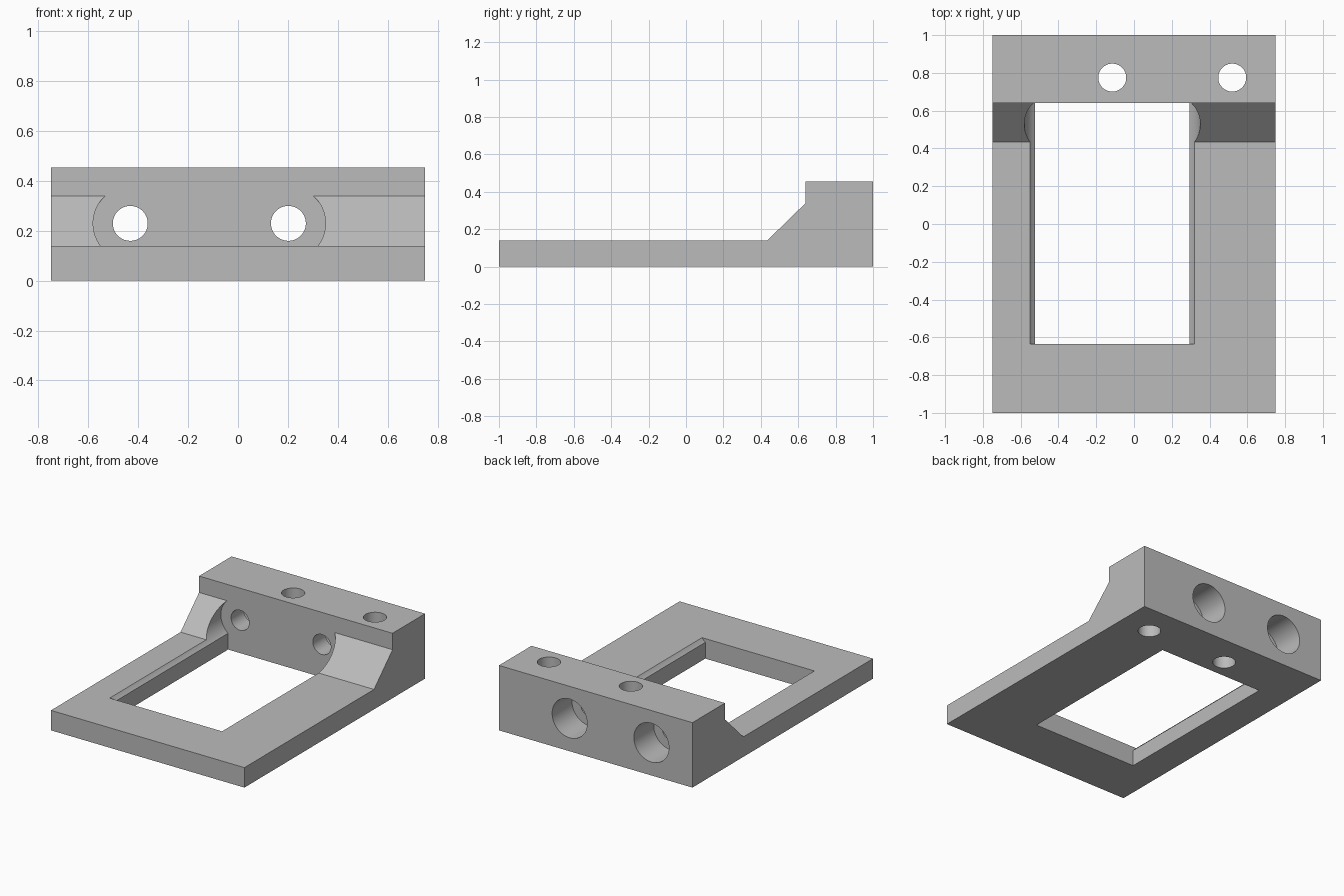
import bpy, bmesh, math
from mathutils import Vector

cube = bpy.data.objects.get("Cube")
if cube:
    bpy.data.objects.remove(cube, do_unlink=True)

grey = bpy.data.materials.new("plain grey")
grey.use_nodes = True
grey.diffuse_color = (0.5, 0.5, 0.5, 1)
grey.node_tree.nodes["Principled BSDF"].inputs["Base Color"].default_value = (0.5, 0.5, 0.5, 1)


def prism(name, points, axis, lo, hi):
    """Extrude a 2D outline along one axis, from lo to hi."""
    place = {"x": lambda a, b, d: (d, a, b),
             "y": lambda a, b, d: (a, d, b),
             "z": lambda a, b, d: (a, b, d)}[axis]
    bm = bmesh.new()
    ends = [[bm.verts.new(place(a, b, d)) for a, b in points] for d in (lo, hi)]
    for ring in ends:
        bm.faces.new(ring)
    n = len(points)
    for i in range(n):
        j = (i + 1) % n
        bm.faces.new((ends[0][i], ends[0][j], ends[1][j], ends[1][i]))
    bmesh.ops.recalc_face_normals(bm, faces=bm.faces)
    mesh = bpy.data.meshes.new(name)
    bm.to_mesh(mesh)
    bm.free()
    mesh.materials.append(grey)
    obj = bpy.data.objects.new(name, mesh)
    bpy.context.collection.objects.link(obj)
    return obj


def circle(cx, cy, r, n=64):
    return [(cx + r * math.cos(math.tau * (i + 0.5) / n),
             cy + r * math.sin(math.tau * (i + 0.5) / n)) for i in range(n)]


# Side profile: thin plate, sloped gusset, tall rear block
WALL, FRONT = 0.64, -0.635
bracket = prism("mounting_bracket",
                [(-1, 0), (1, 0), (1, 0.455), (WALL, 0.455), (WALL, 0.34),
                 (0.435, 0.14), (-1, 0.14)], "x", -0.75, 0.75)

# Rectangular window through the plate and gusset
L, R = -0.525, 0.295
cutters = [prism("window_cutter", [(L, -0.2), (R, -0.2), (R, 0.7), (L, 0.7)],
                 "y", FRONT, WALL)]

# Round clearance, screw hole and rear counterbore on each horizontal axis
for x in (-0.432, 0.202):
    cutters += [
        prism("clearance_cutter", circle(x, 0.23, 0.149), "y", FRONT, WALL),
        prism("screw_cutter", circle(x, 0.23, 0.07), "y", 0.5, 1.1),
        prism("counterbore_cutter", circle(x, 0.23, 0.136), "y", 0.78, 1.1)]

# Vertical holes through the rear block
for x in (-0.115, 0.52):
    cutters.append(prism("vertical_hole_cutter", circle(x, 0.775, 0.074), "z", -0.2, 0.7))

bpy.context.view_layer.objects.active = bracket
for cutter in cutters:
    cutter.hide_render = True
    mod = bracket.modifiers.new("cut", "BOOLEAN")
    mod.operation = "DIFFERENCE"
    mod.solver = "EXACT"
    mod.object = cutter
    bpy.ops.object.modifier_apply(modifier=mod.name)
    bpy.data.objects.remove(cutter, do_unlink=True)

# Smooth bores with crisp edges
for obj in bpy.context.selected_objects:
    obj.select_set(False)
bracket.select_set(True)
bpy.ops.object.shade_smooth_by_angle(angle=math.radians(25))
